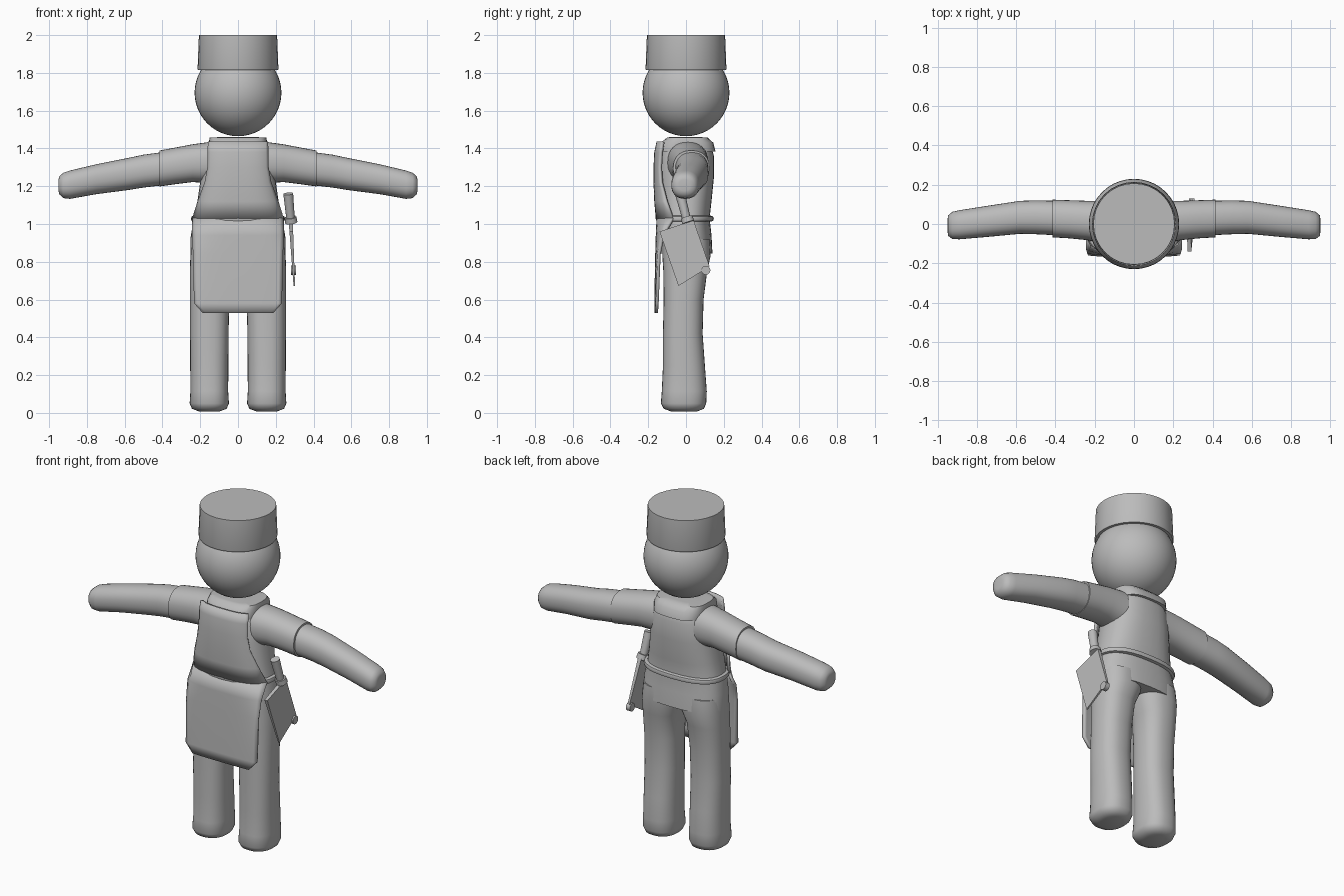
import bpy, bmesh, math
from mathutils import Vector

if "Cube" in bpy.data.objects:
    bpy.data.objects.remove(bpy.data.objects["Cube"])

grey = bpy.data.materials.new("plain grey")
grey.use_nodes = True
grey.diffuse_color = (0.5, 0.5, 0.5, 1)
grey.node_tree.nodes["Principled BSDF"].inputs["Base Color"].default_value = (0.5, 0.5, 0.5, 1)


def finish(name, bm, angle=40, mirror=False, thickness=0):
    bmesh.ops.recalc_face_normals(bm, faces=bm.faces)
    mesh = bpy.data.meshes.new(name)
    bm.to_mesh(mesh)
    bm.free()
    obj = bpy.data.objects.new(name, mesh)
    bpy.context.collection.objects.link(obj)
    mesh.materials.append(grey)
    if mirror:
        obj.modifiers.new("Mirror", "MIRROR")
    if thickness:
        solid = obj.modifiers.new("Thickness", "SOLIDIFY")
        solid.thickness = thickness
        solid.offset = 0
    bpy.ops.object.select_all(action="DESELECT")
    bpy.context.view_layer.objects.active = obj
    obj.select_set(True)
    bpy.ops.object.shade_smooth_by_angle(angle=math.radians(angle))
    return obj


def skin(rows, closed=True):
    """Bridge rows of points; closed rows are also capped."""
    bm = bmesh.new()
    grid = [[bm.verts.new(p) for p in row] for row in rows]
    n = len(grid[0])
    for a, b in zip(grid, grid[1:]):
        for i in range(n if closed else n - 1):
            j = (i + 1) % n
            bm.faces.new((a[i], a[j], b[j], b[i]))
    if closed:
        bm.faces.new(grid[0])
        bm.faces.new(grid[-1])
    return bm


def oval(ru, rv, power=2.0, n=32):
    pts = []
    for i in range(n):
        c, s = math.cos(i * math.tau / n), math.sin(i * math.tau / n)
        pts.append((ru * math.copysign(abs(c) ** (2 / power), c),
                    rv * math.copysign(abs(s) ** (2 / power), s)))
    return pts


def upright(name, sections, power=2.0, **kw):
    """Loft along z from (z, centre x, half width, front y, back y)."""
    rows = [[(cx + u, (f + b) / 2 + v, z) for u, v in oval(rx, (b - f) / 2, power)]
            for z, cx, rx, f, b in sections]
    return finish(name, skin(rows), **kw)


def sideways(name, sections, **kw):
    """Loft along x from (x, centre y, half depth, centre z, half height)."""
    rows = [[(x, cy + u, cz + v) for u, v in oval(ry, rz, 2.3)]
            for x, cy, ry, cz, rz in sections]
    return finish(name, skin(rows), mirror=True, **kw)


def cloth(name, sections, thickness=0.016):
    """Curved front sheet from (z, half width, body half width, front y, depth)."""
    rows = []
    for z, w, rx, front, depth in sections:
        row = []
        for i in range(25):
            x = w * (i / 12 - 1)
            bulge = (1 - abs(x / rx) ** 3) ** (1 / 3)
            row.append((x, front + depth * (1 - bulge), z))
        rows.append(row)
    return finish(name, skin(rows, closed=False), thickness=thickness)


# Head and hat
bm = bmesh.new()
bmesh.ops.create_uvsphere(bm, u_segments=40, v_segments=24, radius=0.23)
bmesh.ops.translate(bm, verts=bm.verts, vec=(0, 0, 1.695))
finish("head", bm)
upright("hat", [(1.815, 0, 0.212, -0.212, 0.212), (1.822, 0, 0.214, -0.214, 0.214),
                (2.0, 0, 0.207, -0.207, 0.207)])

# Shirt body with a loose hem
upright("shirt", [(0.845, 0, 0.252, -0.135, 0.14), (0.94, 0, 0.25, -0.14, 0.135),
                  (1.03, 0, 0.232, -0.143, 0.125), (1.12, 0, 0.215, -0.148, 0.135),
                  (1.25, 0, 0.196, -0.15, 0.148), (1.36, 0, 0.18, -0.14, 0.148),
                  (1.42, 0, 0.155, -0.115, 0.13), (1.45, 0, 0.12, -0.09, 0.1)], power=2.5)

# Sleeves, arms and hands
sideways("sleeves", [(0.06, 0.01, 0.11, 1.32, 0.115), (0.16, 0.01, 0.107, 1.325, 0.108),
                     (0.24, 0.018, 0.1, 1.322, 0.1), (0.33, 0.024, 0.097, 1.308, 0.097),
                     (0.415, 0.028, 0.096, 1.294, 0.095)])
sideways("arms", [(0.38, 0.03, 0.088, 1.295, 0.088), (0.5, 0.034, 0.086, 1.28, 0.087),
                  (0.58, 0.034, 0.084, 1.265, 0.085), (0.75, 0.013, 0.079, 1.237, 0.079),
                  (0.89, -0.004, 0.074, 1.208, 0.075), (0.925, -0.007, 0.069, 1.204, 0.067),
                  (0.946, -0.008, 0.053, 1.205, 0.048), (0.95, -0.008, 0.03, 1.205, 0.03)], angle=65)

# Trousers and shoes
upright("legs", [(0.008, 0.152, 0.055, -0.08, 0.06), (0.022, 0.152, 0.092, -0.118, 0.095),
                 (0.05, 0.152, 0.104, -0.133, 0.107), (0.115, 0.152, 0.1, -0.128, 0.11),
                 (0.25, 0.152, 0.101, -0.122, 0.1), (0.42, 0.152, 0.102, -0.122, 0.088),
                 (0.6, 0.15, 0.104, -0.118, 0.093), (0.75, 0.145, 0.11, -0.12, 0.112),
                 (0.83, 0.128, 0.124, -0.125, 0.13), (0.92, 0.12, 0.125, -0.125, 0.125)],
        power=2.4, angle=65, mirror=True)

# Apron: shoulder yoke, bib, skirt and waist cord
upright("apron_yoke", [(1.385, 0, 0.152, -0.15, 0.156), (1.43, 0, 0.155, -0.135, 0.145),
                       (1.457, 0, 0.15, -0.1, 0.115), (1.46, 0, 0.1, -0.085, 0.08)], power=3.2)
cloth("apron_bib", [(1.435, 0.155, 0.19, -0.148, 0.12), (1.38, 0.157, 0.19, -0.16, 0.13),
                    (1.3, 0.158, 0.2, -0.164, 0.15), (1.22, 0.172, 0.21, -0.164, 0.155),
                    (1.12, 0.208, 0.226, -0.16, 0.15), (1.03, 0.236, 0.243, -0.152, 0.15)])
cloth("apron_skirt", [(1.03, 0.238, 0.244, -0.148, 0.14), (0.94, 0.24, 0.262, -0.152, 0.08),
                      (0.84, 0.236, 0.28, -0.155, 0.05), (0.58, 0.232, 0.29, -0.16, 0.035),
                      (0.528, 0.185, 0.29, -0.16, 0.035)])
upright("waist_cord", [(1.012, 0, 0.235, -0.145, 0.13), (1.016, 0, 0.246, -0.157, 0.143),
                       (1.028, 0, 0.25, -0.161, 0.147), (1.04, 0, 0.246, -0.157, 0.143),
                       (1.044, 0, 0.235, -0.145, 0.13)], power=2.5)


# Cleaver hanging at the left hip
def rod(name, start, end, r1, r2):
    start, end = Vector(start), Vector(end)
    bm = bmesh.new()
    bmesh.ops.create_cone(bm, cap_ends=True, segments=20, radius1=r1, radius2=r2,
                          depth=(end - start).length)
    turn = (end - start).to_track_quat("Z", "Y")
    bmesh.ops.rotate(bm, verts=bm.verts, matrix=turn.to_matrix())
    bmesh.ops.translate(bm, verts=bm.verts, vec=(start + end) / 2)
    return finish(name, bm)


rows = []
for side in (-1, 1):
    rows.append([(0.28 + (1 - z) * 0.055 + side * (0.004 + max(0, z - 0.67) * 0.02), y, z)
                 for y, z in ((-0.14, 0.96), (0.04, 1.02), (0.125, 0.775), (-0.04, 0.672))])
finish("cleaver_blade", skin(rows), angle=20)
rod("cleaver_handle", (0.279, 0.005, 1.02), (0.266, -0.032, 1.16), 0.022, 0.026)
rod("cleaver_bolster", (0.282, 0.012, 1.008), (0.278, 0.003, 1.036), 0.033, 0.031)
rod("cleaver_rivet", (0.28, 0.105, 0.755), (0.307, 0.105, 0.755), 0.024, 0.024)
